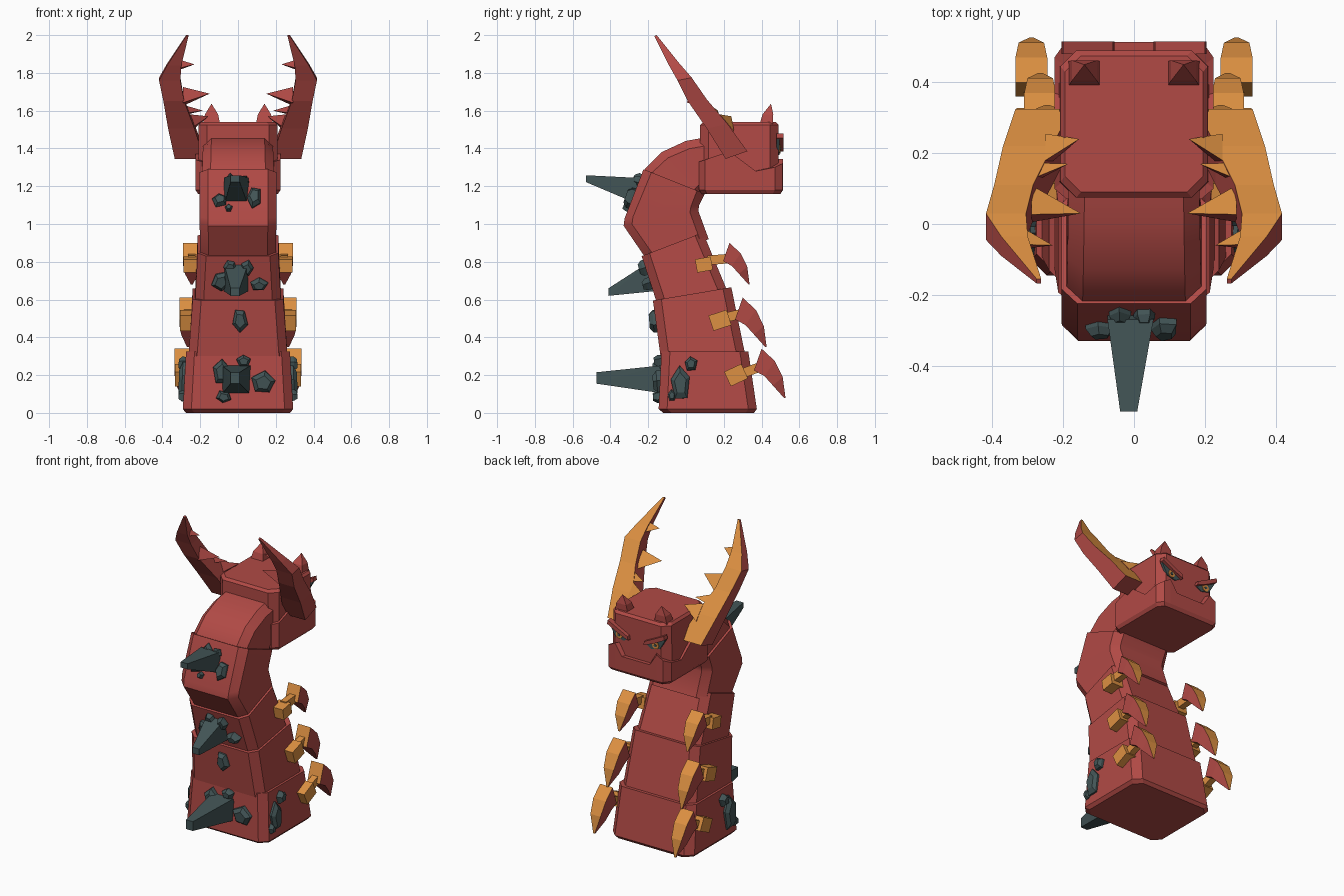
import bpy, bmesh, math, random
from mathutils import Vector, Matrix

random.seed(4)
cube = bpy.data.objects.get("Cube")
if cube:
    bpy.data.objects.remove(cube)


def material(name, rgb):
    m = bpy.data.materials.new(name)
    m.use_nodes = True
    m.diffuse_color = (*rgb, 1)
    m.node_tree.nodes["Principled BSDF"].inputs["Base Color"].default_value = (*rgb, 1)
    return m


RED = material("brick red", (0.44, 0.068, 0.06))
ORANGE = material("amber orange", (0.72, 0.28, 0.054))
STONE = material("dark slate", (0.055, 0.09, 0.093))


def finish(name, bm, mats, rule=None, smooth=False):
    """Turn a bmesh into an object; rule(face) picks the material index."""
    bmesh.ops.recalc_face_normals(bm, faces=bm.faces)
    bm.normal_update()
    for f in bm.faces:
        f.material_index = rule(f) if rule else 0
    me = bpy.data.meshes.new(name)
    bm.to_mesh(me)
    bm.free()
    for m in mats:
        me.materials.append(m)
    ob = bpy.data.objects.new(name, me)
    bpy.context.collection.objects.link(ob)
    if smooth:
        bpy.ops.object.select_all(action="DESELECT")
        ob.select_set(True)
        bpy.context.view_layer.objects.active = ob
        bpy.ops.object.shade_smooth_by_angle(angle=math.radians(35))
    return ob


def loft(name, rings, mats, rule=None, smooth=False, top=True):
    """Skin a row of equal-length rings and cap the ends."""
    bm = bmesh.new()
    loops = [[bm.verts.new(p) for p in r] for r in rings]
    n = len(loops[0])
    for a, b in zip(loops, loops[1:]):
        for i in range(n):
            j = (i + 1) % n
            bm.faces.new((a[i], a[j], b[j], b[i]))
    bm.faces.new(loops[0])
    if top:
        bm.faces.new(loops[-1])
    return finish(name, bm, mats, rule, smooth)


def hull(name, points, mats, rule=None):
    bm = bmesh.new()
    for p in points:
        bm.verts.new(p)
    bmesh.ops.convex_hull(bm, input=bm.verts)
    return finish(name, bm, mats, rule)


def ring(w, y0, z0, y1, z1, c=0.045):
    """Chamfered rectangle spanning x = -w..w between two side-view points."""
    a, b = Vector((0, y0, z0)), Vector((0, y1, z1))
    t = c / (b - a).length
    half = [a + Vector((w - c, 0, 0)), a.lerp(b, t) + Vector((w, 0, 0)),
            a.lerp(b, 1 - t) + Vector((w, 0, 0)), b + Vector((w - c, 0, 0))]
    return half + [Vector((-p.x, p.y, p.z)) for p in reversed(half)]


def box(name, center, size, tilt, mat):
    bm = bmesh.new()
    m = (Matrix.Translation(center) @ Matrix.Rotation(math.radians(tilt), 4, "X")
         @ Matrix.Diagonal((*size, 1)))
    bmesh.ops.create_cube(bm, size=1, matrix=m)
    return finish(name, bm, [mat])


# Stacked body segments and neck
loft("body_base", [ring(0.275, -0.12, 0, 0.36, 0), ring(0.292, -0.145, 0.02, 0.375, 0.02),
                   ring(0.275, -0.13, 0.325, 0.33, 0.325)], [RED])
loft("body_lower", [ring(0.262, -0.135, 0.3, 0.315, 0.3),
                    ring(0.24, -0.175, 0.595, 0.24, 0.665)], [RED])
loft("body_middle", [ring(0.228, -0.15, 0.57, 0.225, 0.63),
                     ring(0.214, -0.235, 0.83, 0.09, 0.955)], [RED])
loft("body_upper", [ring(0.2, -0.2, 0.8, 0.12, 0.92), ring(0.203, -0.33, 0.99, 0.065, 1.07),
                    ring(0.205, -0.325, 1.03, 0.07, 1.1),
                    ring(0.205, -0.225, 1.29, 0.1, 1.16)], [RED], smooth=True)
loft("neck", [ring(0.192, -0.235, 1.24, 0.09, 1.14), ring(0.19, -0.215, 1.295, 0.09, 1.17),
              ring(0.188, -0.13, 1.38, 0.1, 1.175), ring(0.186, 0, 1.44, 0.11, 1.18),
              ring(0.184, 0.14, 1.465, 0.13, 1.18)], [RED], smooth=True)

# Head block
loft("head", [ring(0.2, 0.09, 1.18, 0.48, 1.18), ring(0.212, 0.075, 1.22, 0.49, 1.22),
              ring(0.208, 0.075, 1.525, 0.49, 1.525),
              ring(0.195, 0.09, 1.54, 0.475, 1.54)], [RED])

# Jaw with jagged upper rim
rim = [(0.19, 0.07, 1.33), (0.225, 0.1, 1.34), (0.225, 0.23, 1.385), (0.225, 0.37, 1.28),
       (0.225, 0.47, 1.3), (0.195, 0.512, 1.32), (0.15, 0.514, 1.345), (0.1, 0.514, 1.27),
       (0.04, 0.514, 1.27)]
rim += [(-x, y, z) for x, y, z in reversed(rim)]


def inset(points, k, z=None):
    return [(x * k, 0.29 + (y - 0.29) * k, h if z is None else z) for x, y, h in points]


loft("jaw", [inset(rim, 0.94, 1.16), inset(rim, 1, 1.18), rim, inset(rim, 0.88)], [RED], top=False)


def blade_rule(f):
    return int(f.normal.dot(Vector((0, 0.82, 0.57))) > 0.45)


# Horn stations: inner x, outer x, front y, front z, back y, back z
horn = [(0.18, 0.335, 0.325, 1.385, 0.21, 1.345), (0.23, 0.37, 0.22, 1.53, 0.11, 1.505),
        (0.285, 0.395, 0.11, 1.66, 0.01, 1.65), (0.305, 0.418, 0.03, 1.775, -0.045, 1.76),
        (0.3, 0.375, -0.035, 1.85, -0.09, 1.84), (0.262, 0.275, -0.155, 2, -0.168, 1.995)]
# Horn teeth: tip x, y, z, then base x, y, z and half height
teeth = [(0.155, 0.24, 1.57, 0.25, 0.21, 1.53, 0.05), (0.185, 0.17, 1.6, 0.27, 0.15, 1.6, 0.025),
         (0.15, 0.03, 1.69, 0.29, 0.06, 1.67, 0.055), (0.23, -0.06, 1.845, 0.31, -0.04, 1.84, 0.03)]
# Legs: box y, z, tilt, claw root y, z, scale, box x
legs = [(0.265, 0.2, 25, 0.4, 0.34, 1.0, 0.29), (0.18, 0.49, 18, 0.3, 0.61, 1.0, 0.265),
        (0.095, 0.785, 10, 0.23, 0.9, 0.84, 0.245)]
# Claw stations relative to the root: outer y, z, inner y, z, half width
claw = [(0, 0, -0.04, -0.115, 0.045), (0.07, -0.065, 0.015, -0.145, 0.045),
        (0.112, -0.15, 0.06, -0.195, 0.036), (0.127, -0.262, 0.12, -0.262, 0.005)]


def claw_rule(f):
    n, c = f.normal, f.calc_center_median()
    return int(abs(n.x) < 0.6 and (n.y > 0 or n.z > 0.3 or c.z > claw_split))


def chunk(name, center, half_w, half_h, normal, depth=0.035, turn=0.0):
    """Faceted stone lying against a surface."""
    n = Vector(normal).normalized()
    u = n.cross(Vector((0, 0, 1))).normalized()
    v = u.cross(n)
    pts = []
    for i in range(5):
        a = math.tau * i / 5 + turn
        r = random.uniform(0.85, 1.12)
        p = u * half_w * math.cos(a) * r + v * half_h * math.sin(a) * r
        pts += [Vector(center) + p - n * 0.02, Vector(center) + p + n * depth * 0.4,
                Vector(center) + p * 0.62 + n * depth]
    hull(name, pts, [STONE])


for s, side in ((1, "left"), (-1, "right")):
    # Horn and its teeth, light on the front face
    loft(side + "_horn", [[(s * a, fy, fz), (s * b, fy, fz), (s * b, by, bz), (s * a, by, bz)]
                          for a, b, fy, fz, by, bz in horn], [RED, ORANGE], blade_rule)
    for tx, ty, tz, x, y, z, h in teeth:
        hull(side + "_horn_tooth", [(s * tx, ty, tz), (s * x, y - h * 0.6, z + h),
                                    (s * x, y + h * 0.9, z - h * 0.8),
                                    (s * x, y - h, z - h * 0.5)], [RED, ORANGE], blade_rule)

    # Small ear spike
    hull(side + "_ear", [(s * (0.14 + i * 0.045), y, 1.53) for i in (-1, 1) for y in (0.39, 0.46)]
         + [(s * (0.14 + i * 0.035), y, 1.58) for i in (-1, 1) for y in (0.405, 0.462)]
         + [(s * 0.14, 0.45, 1.637)], [RED])

    # Slanted eye, iris, pupil and brow
    eye = [(0.065, 1.385), (0.1, 1.365), (0.16, 1.38), (0.2, 1.45), (0.13, 1.425)]
    hull(side + "_eye", [(s * x, y, z) for x, z in eye for y in (0.48, 0.496)], [STONE])
    for part, r, y, mat in (("_iris", 0.024, 0.5, ORANGE), ("_pupil", 0.009, 0.504, STONE)):
        hull(side + part, [(s * (0.13 + r * math.cos(k * math.tau / 8)), d,
                            1.397 + r * math.sin(k * math.tau / 8))
                           for k in range(8) for d in (0.485, y)], [mat])
    brow = [(0.055, 1.385), (0.06, 1.41), (0.2, 1.48), (0.205, 1.455), (0.13, 1.415)]
    hull(side + "_brow", [(s * x, y, z) for x, z in brow for y in (0.48, 0.515)], [RED])

    # Legs with claws
    for by, bz, tilt, cy, cz, k, x in legs:
        box(side + "_leg", (s * x, by, bz), (0.085, 0.1 * k, 0.085 * k), tilt, ORANGE)
        box(side + "_leg_link", (s * x, by + 0.085, bz + 0.028), (0.04, 0.13, 0.05), tilt - 5, ORANGE)
        claw_split = cz - 0.13 * k
        loft(side + "_claw", [[(s * x - w, cy + oy * k, cz + oz * k), (s * x + w, cy + oy * k, cz + oz * k),
                               (s * x + w, cy + iy * k, cz + iz * k), (s * x - w, cy + iy * k, cz + iz * k)]
                              for oy, oz, iy, iz, w in claw], [RED, ORANGE], claw_rule)

    # Stones on the flanks
    for y, z, w, h in ((-0.03, 0.155, 0.06, 0.105), (0.025, 0.26, 0.035, 0.04), (-0.075, 0.09, 0.025, 0.035)):
        chunk(side + "_flank_stone", (s * 0.284, y, z), w, h, (s, 0, 0.04), 0.03, 1.5)

# Big back spikes: base y, z, half width, half height, then tip y, z, half height
for by, bz, bw, bh, ty, tz, th in ((-0.12, 0.175, 0.075, 0.075, -0.475, 0.185, 0.03),
                                   (-0.18, 0.72, 0.065, 0.075, -0.41, 0.64, 0.02),
                                   (-0.25, 1.17, 0.065, 0.075, -0.53, 1.24, 0.018)):
    hull("back_spike", [(i * bw - 0.01, by - j * 0.02, bz + j * bh) for i in (-1, 1) for j in (-1, 1)]
         + [(i * 0.024 - 0.015, ty, tz + j * th) for i in (-1, 1) for j in (-1, 1)], [STONE])

# Loose stones around the spikes: x, y, z, half width, half height
for x, y, z, w, h in ((-0.085, -0.14, 0.22, 0.05, 0.07), (0.135, -0.14, 0.16, 0.065, 0.06),
                      (-0.075, -0.14, 0.085, 0.045, 0.035), (0.03, -0.135, 0.275, 0.04, 0.035),
                      (0.01, -0.16, 0.49, 0.045, 0.07), (-0.09, -0.195, 0.7, 0.05, 0.055),
                      (0.11, -0.195, 0.68, 0.05, 0.035), (-0.04, -0.215, 0.78, 0.035, 0.035),
                      (0.045, -0.215, 0.77, 0.035, 0.04), (0.085, -0.285, 1.14, 0.04, 0.06),
                      (-0.095, -0.285, 1.125, 0.045, 0.04), (-0.04, -0.25, 1.22, 0.035, 0.045),
                      (0.03, -0.25, 1.225, 0.035, 0.035), (-0.05, -0.3, 1.08, 0.02, 0.025)):
    lean = 0.35 if z > 1 else -0.3 if z > 0.6 else -0.08
    chunk("back_stone", (x, y, z), w, h, (0, -1, lean), 0.035, random.uniform(0, 6))
